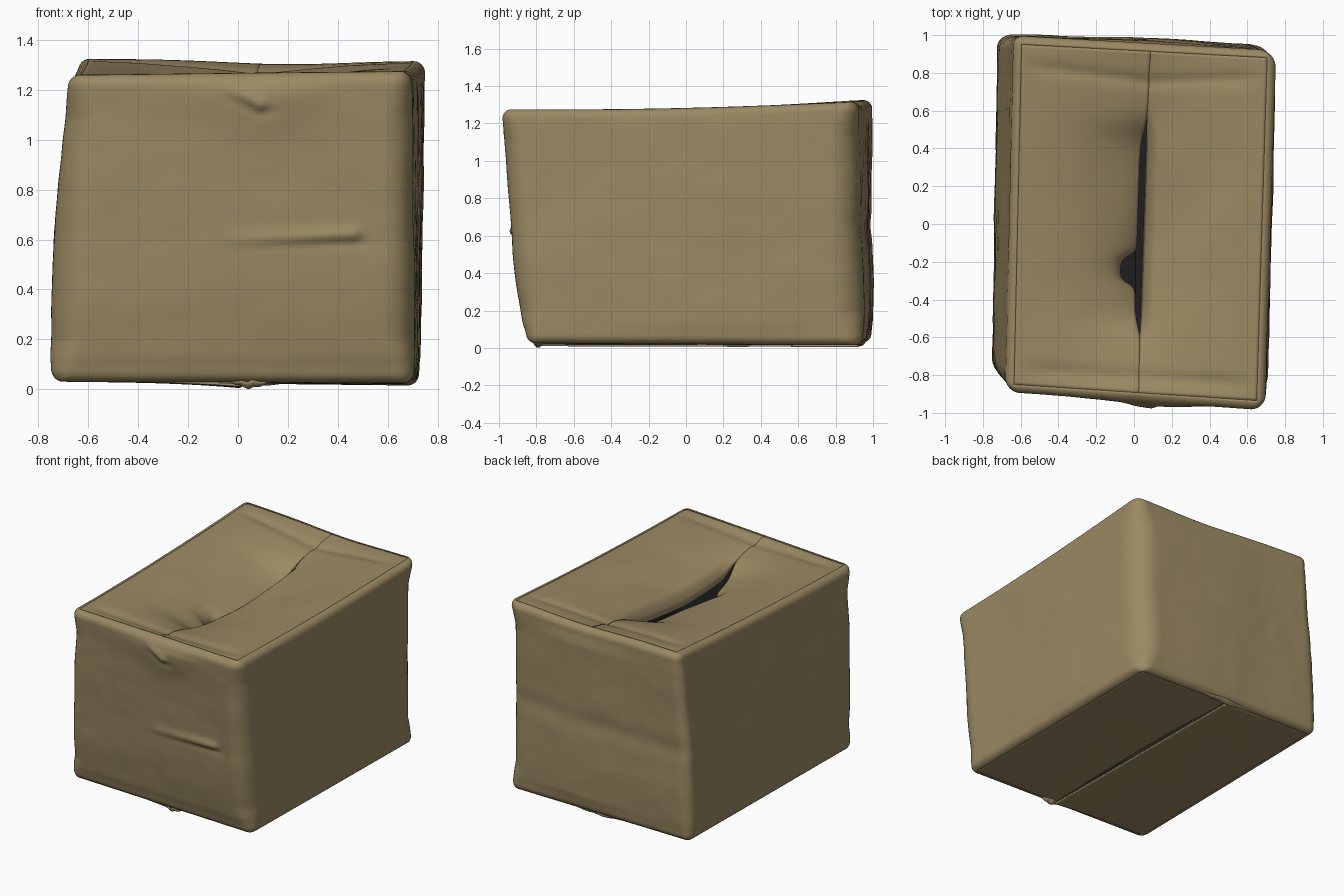
import bpy, math
from mathutils import Vector, noise

if "Cube" in bpy.data.objects:
    bpy.data.objects.remove(bpy.data.objects["Cube"])


def material(name, rgb):
    m = bpy.data.materials.new(name)
    m.use_nodes = True
    col = (*rgb, 1)
    m.diffuse_color = col
    bsdf = m.node_tree.nodes["Principled BSDF"]
    bsdf.inputs["Base Color"].default_value = col
    bsdf.inputs["Roughness"].default_value = 0.9
    return m


KRAFT = material("kraft cardboard", (0.325, 0.25, 0.124))
DARK = material("dark inside", (0.014, 0.014, 0.014))

EDGE = 0.045     # rounding of the horizontal edges
# Corner order: front -x, front +x, back +x, back -x
BOTTOM = [Vector(c) for c in ((-.745, -.80, .03), (.705, -.85, .025), (.725, .945, .015), (-.72, .99, .03))]
TOP = [Vector(c) for c in ((-.68, -.895, 1.262), (.695, -.98, 1.275), (.75, .925, 1.318), (-.64, .995, 1.325))]
SIGNS = [(-1, -1), (1, -1), (1, 1), (-1, 1)]
CORNER_R = [.13, .11, .16, .06]


def bump(x, centre, width):
    return math.exp(-((x - centre) / width) ** 2)


def smooth_window(x, lo, hi, soft):
    return 1 / (1 + math.exp((lo - x) / soft)) / (1 + math.exp((x - hi) / soft))


def inset(corners, d):
    return [c - Vector((sx * d, sy * d, 0)) for c, (sx, sy) in zip(corners, SIGNS)]


def dip(p):
    """How far the top edges hang between their corners."""
    return (0.014 * max(0, 1 - (p.y / .9) ** 2)
            + 0.018 * bump(p.x, .2, .35) * bump(p.y, .95, .25))


def build(name, rows, closed=False, flip=False):
    """Skin a grid of points into a thin cardboard sheet."""
    n = len(rows[0])
    faces = []
    for j in range(len(rows) - 1):
        for i in range(n if closed else n - 1):
            k = (i + 1) % n
            f = [j * n + i, j * n + k, (j + 1) * n + k, (j + 1) * n + i]
            faces.append(f[::-1] if flip else f)
    me = bpy.data.meshes.new(name)
    me.from_pydata([p for r in rows for p in r], [], faces)
    ob = bpy.data.objects.new(name, me)
    bpy.context.collection.objects.link(ob)
    me.materials.append(KRAFT)
    me.materials.append(DARK)
    s = ob.modifiers.new("board", "SOLIDIFY")
    s.thickness, s.offset = 0.01, -1
    s.material_offset, s.material_offset_rim = 1, 0
    bpy.ops.object.select_all(action="DESELECT")
    ob.select_set(True)
    bpy.context.view_layer.objects.active = ob
    bpy.ops.object.shade_smooth_by_angle(angle=math.radians(50))


# Walls -------------------------------------------------------------
def fold(x, z, a, b, width, height):
    """A raised fold with a groove under it, growing from a to b."""
    p, a, b = Vector((x, z)), Vector(a), Vector(b)
    t = max(0, min(1, (p - a).dot(b - a) / (b - a).length_squared))
    q = a.lerp(b, t)
    off, side = (p - q).length, p.y - q.y
    groove = bump(side, -1.2 * width, 0.7 * width) * bump(off, 0, 2 * width)
    return height * (0.2 + 0.8 * t) * (bump(off, 0, width) - 0.6 * groove)


def crumple(p, n):
    """Outward push of a wall point: soft noise, dents, bulges and folds."""
    fade = min(1, max(0, (p.z - 0.03) / 0.1)) * min(1, max(0, (1.26 - p.z) / 0.07))
    front = (fold(p.x, p.z, (-.06, 1.22), (.09, 1.14), .028, .018)
             + fold(p.x, p.z, (0, .60), (.46, .62), .03, .02)
             + 0.028 * bump(p.z, .38, .3) + 0.012 * bump(p.z, .8, .25)
             + 0.025 * bump(p.x, .12, .25) * bump(p.z, 1.17, .12))
    back = (0.012 * bump(p.z, .35, .25) - 0.008 * bump(p.z, .66, .07)
            + 0.012 * bump(p.x, .1, .35))
    plus_x = 0.006 * bump(p.z, .4, .35) + 0.006 * bump(p.y, 0, .5)
    minus_x = 0.024 * bump(p.z, .55, .45)
    d = 0.006 * noise.noise(p * 3.0) + 0.002 * noise.noise(p * 9.0)
    d += (front if n.y < 0 else back) * n.y ** 2
    d += (minus_x if n.x < 0 else plus_x) * n.x ** 2
    return n * d * fade


def ring(corners, d, t):
    """Outline with rounded corners, running counterclockwise from above."""
    corners = inset(corners, d)
    ease = min(1, 0.45 + 5 * t, 0.45 + 5 * (1 - t))
    arcs = []
    for k, c in enumerate(corners):
        r = EDGE + (CORNER_R[k] - EDGE) * ease
        r = max(r * (1 - d / EDGE), 0.004)
        centre = c - Vector((SIGNS[k][0] * r, SIGNS[k][1] * r, 0))
        arc = []
        for i in range(11):
            a = math.pi + k * math.pi / 2 + i * math.pi / 20
            n = Vector((math.cos(a), math.sin(a), 0))
            arc.append((centre + n * r, n))
        arcs.append(arc)
    pts = []
    for k in range(4):
        pts += arcs[k]
        a, n = arcs[k][-1]
        b = arcs[(k + 1) % 4][0][0]
        count = 90 if k % 2 == 0 else 40
        pts += [(a.lerp(b, i / count), n) for i in range(1, count)]
    return [p + crumple(p, n) - Vector((0, 0, t * dip(p))) for p, n in pts]


def level(t, dz, d):
    lift = Vector((0, 0, dz))
    return ring([b.lerp(c, t) + lift for b, c in zip(BOTTOM, TOP)], d, t)


quarter = [i * math.pi / 12 for i in range(7)]
rows = [level(0, EDGE * (1 - math.cos(a)), EDGE * (1 - math.sin(a))) for a in quarter]
rows += [level(i / 90, EDGE * (1 - 2 * i / 90), 0) for i in range(1, 90)]
rows += [level(1, -EDGE * (1 - math.cos(a)), EDGE * (1 - math.sin(a))) for a in quarter[::-1]]
build("box_walls", rows, closed=True)


# Flaps -------------------------------------------------------------
def flap(name, corners, side, seam_x, shape, flip):
    """Sheet from a long wall (u=0) to the middle seam (u=1)."""
    fl, fr, br, bl = inset(corners, EDGE)
    outer = (fr, br) if side > 0 else (fl, bl)
    seam = [a.lerp(b, (x - a.x) / (b.x - a.x)) for a, b, x in ((fl, fr, seam_x[0]), (bl, br, seam_x[1]))]
    rows = []
    for j in range(111):
        v = j / 110
        a, b = outer[0].lerp(outer[1], v), seam[0].lerp(seam[1], v)
        row = []
        for i in range(41):
            u = i / 40
            p = a.lerp(b, u)
            row.append(p + Vector(shape(u, v, p)))
        rows.append(row)
    build(name, rows, flip=flip)


def end_crease(u, v):
    return -0.012 * min(1, u * 4) * (bump(v, .045, .022) + bump(v, .94 - .03 * u, .02))


def wrinkle(u, v, p):
    return 0.012 * noise.noise(p * 3.0) * math.sin(math.pi * v) * min(1, u * 3)


def torn(y):
    return smooth_window(y, -.54, .5, .04)


def top_right(u, v, p):
    # The free edge curls down over the opening
    sag = 0.105 * math.sin(math.pi * v) * u ** 1.8
    curl = 0.08 * torn(p.y) * max(0, (u - .9) / .1) ** 2
    return 0, 0, -sag - curl - dip(p) + end_crease(u, v) + wrinkle(u, v, p)


def top_left(u, v, p):
    # Sags deeper than its neighbour and leaves a torn opening with a notch
    opening = torn(p.y)
    notch = smooth_window(p.y, -.31, -.17, .013)
    gap = 0.03 * opening + 0.09 * notch - 0.008 * (1 - opening)
    sag = 0.105 * math.sin(math.pi * v) * u ** 1.5 + 0.085 * opening * u ** 2.5
    sag += 0.05 * bump(p.y, -.24, .14) * u ** 5
    return -gap * u ** 8, 0, -sag - dip(p) + end_crease(u, v) + wrinkle(u, v, p)


def bottom_right(u, v, p):
    return 0, 0, 0.02 * u ** 6 * math.sin(math.pi * v) + 0.3 * wrinkle(u, v, p)


def bottom_left(u, v, p):
    return 0.006 * u, 0, -0.018 * u ** 3 + 0.2 * wrinkle(u, v, p)


flap("top_flap_right_side", TOP, 1, (.02, .08), top_right, True)
flap("top_flap_left_side", TOP, -1, (.02, .08), top_left, False)
flap("bottom_flap_right_side", BOTTOM, 1, (.01, .0), bottom_right, False)
flap("bottom_flap_left_side", BOTTOM, -1, (.01, .0), bottom_left, True)


# Ragged lips where the lower end flaps poke out at the seam ---------
def lip(name, centre, width, depth, height):
    rows = []
    for j in range(9):
        t = j / 4 - 1
        row = []
        for i in range(25):
            s = i / 12 - 1
            taper = max(0, 1 - abs(s)) ** 0.7
            row.append(Vector(centre) + Vector((s * width, t * depth * taper,
                       height * taper * (1 - t * t) + 0.004 * math.sin(9 * s) * taper)))
        rows.append(row)
    build(name, rows, flip=True)


lip("front_bottom_lip", (.05, -.79, .03), .08, .03, -.028)
lip("back_bottom_lip", (.0, .93, .03), .25, .03, -.02)
